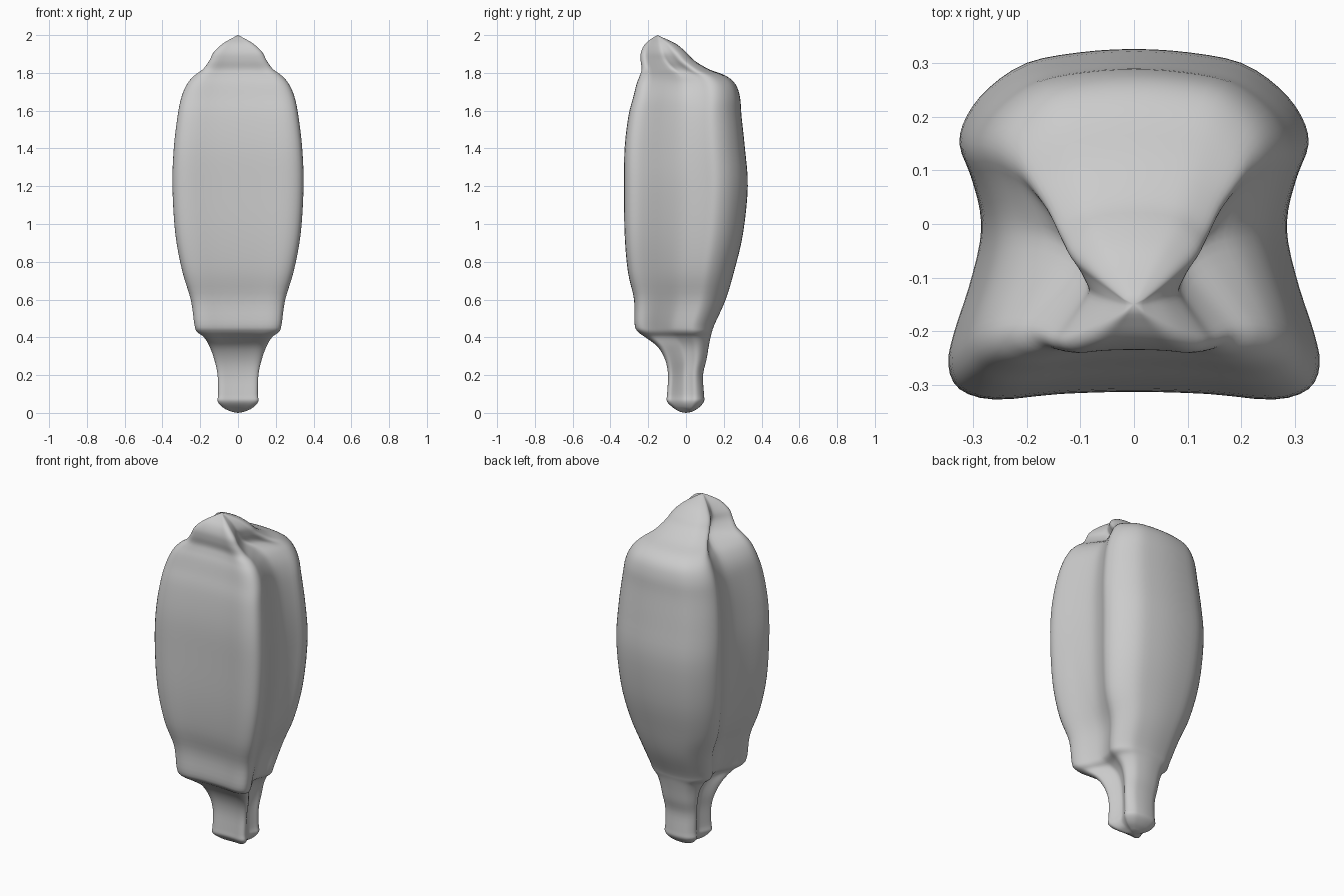
import bpy, bmesh
from mathutils import Vector

cube = bpy.data.objects.get("Cube")
if cube:
    bpy.data.objects.remove(cube, do_unlink=True)

grey = bpy.data.materials.new("plain grey")
grey.use_nodes = True
grey.diffuse_color = (0.6, 0.6, 0.6, 1)
grey.node_tree.nodes["Principled BSDF"].inputs["Base Color"].default_value = (0.6, 0.6, 0.6, 1)

# Half outline of the pod: (share of half width, share of depth from front to back)
OUTLINE = [(0, .022), (.4, .016), (.75, 0), (.94, .03), (1, .1), (.97, .19),
           (.89, .32), (.83, .45), (.83, .54), (.88, .64), (.94, .73), (.9, .81),
           (.78, .89), (.58, .96), (.3, .99), (0, 1)]

# Levels: height, half width, front y, back y, extra side pinch, back lobe width share
LEVELS = [
    (.005, .03, -.03, .03, 0, 1),
    (.025, .075, -.065, .065, 0, 1),
    (.06, .107, -.1, .095, .05, 1),
    (.1, .105, -.1, .095, .08, 1),
    (.2, .108, -.095, .09, .1, 1),
    (.28, .125, -.11, .108, .1, .95),
    (.35, .15, -.15, .12, .1, .9),
    (.4, .18, -.215, .13, .08, .9),
    (.43, .218, -.255, .138, .05, .9),
    (.47, .231, -.272, .152, .03, .9),
    (.6, .25, -.275, .21, .02, .95),
    (.75, .295, -.308, .255, 0, 1),
    (.95, .332, -.325, .302, 0, 1),
    (1.2, .347, -.328, .327, 0, 1),
    (1.4, .34, -.325, .312, 0, 1),
    (1.57, .32, -.305, .294, 0, 1),
    (1.67, .3, -.28, .286, .02, 1),
    (1.74, .27, -.262, .262, .08, 1),
    (1.785, .232, -.245, .21, .18, 1),
    (1.82, .185, -.235, .12, .25, 1),
    (1.865, .152, -.24, .045, .22, 1),
    (1.91, .128, -.238, 0, .15, 1),
    (1.955, .08, -.215, -.055, .1, 1),
    (1.99, .02, -.17, -.13, 0, 1),
]


def smooth_path(points, steps, closed=False):
    """Catmull-Rom curve through the points."""
    n = len(points)
    pick = (lambda i: points[i % n]) if closed else (lambda i: points[min(max(i, 0), n - 1)])
    path = []
    for i in range(n if closed else n - 1):
        a, b, c, d = (pick(i + k) for k in (-1, 0, 1, 2))
        for s in range(steps):
            t = s / steps
            path.append(b + (c - a) * (t / 2) + (2 * a - 5 * b + 4 * c - d) * (t * t / 2)
                        + (3 * b - a - 3 * c + d) * (t ** 3 / 2))
    if not closed:
        path.append(points[-1])
    return path


def section(z, width, front, back, pinch, lobe):
    """Closed ring with a broad front plate, grooved sides and a round back lobe."""
    half = []
    for u, v in OUTLINE:
        groove = max(0, 1 - abs(v - .45) / .35)
        share = u * (1 - pinch * groove * 1.5)
        share *= 1 + (lobe - 1) * min(1, max(0, v - .2) * 2.5)
        half.append(Vector((share * width, front + v * (back - front), z)))
    other = [Vector((-p.x, p.y, p.z)) for p in half[-2:0:-1]]
    return smooth_path(half + other, 3, closed=True)


# Pod body: rings lofted from the stalk to the pointed crest
rings = [section(*level) for level in LEVELS]
columns = [smooth_path(list(column), 4) for column in zip(*rings)]
bm = bmesh.new()
grid = [[bm.verts.new(p) for p in column] for column in columns]
count = len(grid)
foot = bm.verts.new((0, 0, 0))
tip = bm.verts.new((0, -.15, 2))
for i in range(count):
    here, there = grid[i], grid[(i + 1) % count]
    for j in range(len(here) - 1):
        bm.faces.new((here[j], there[j], there[j + 1], here[j + 1]))
    bm.faces.new((foot, there[0], here[0]))
    bm.faces.new((tip, here[-1], there[-1]))
bmesh.ops.recalc_face_normals(bm, faces=bm.faces)
for face in bm.faces:
    face.smooth = True
mesh = bpy.data.meshes.new("pod_body")
bm.to_mesh(mesh)
bm.free()
mesh.materials.append(grey)
pod = bpy.data.objects.new("pod_body", mesh)
bpy.context.collection.objects.link(pod)
